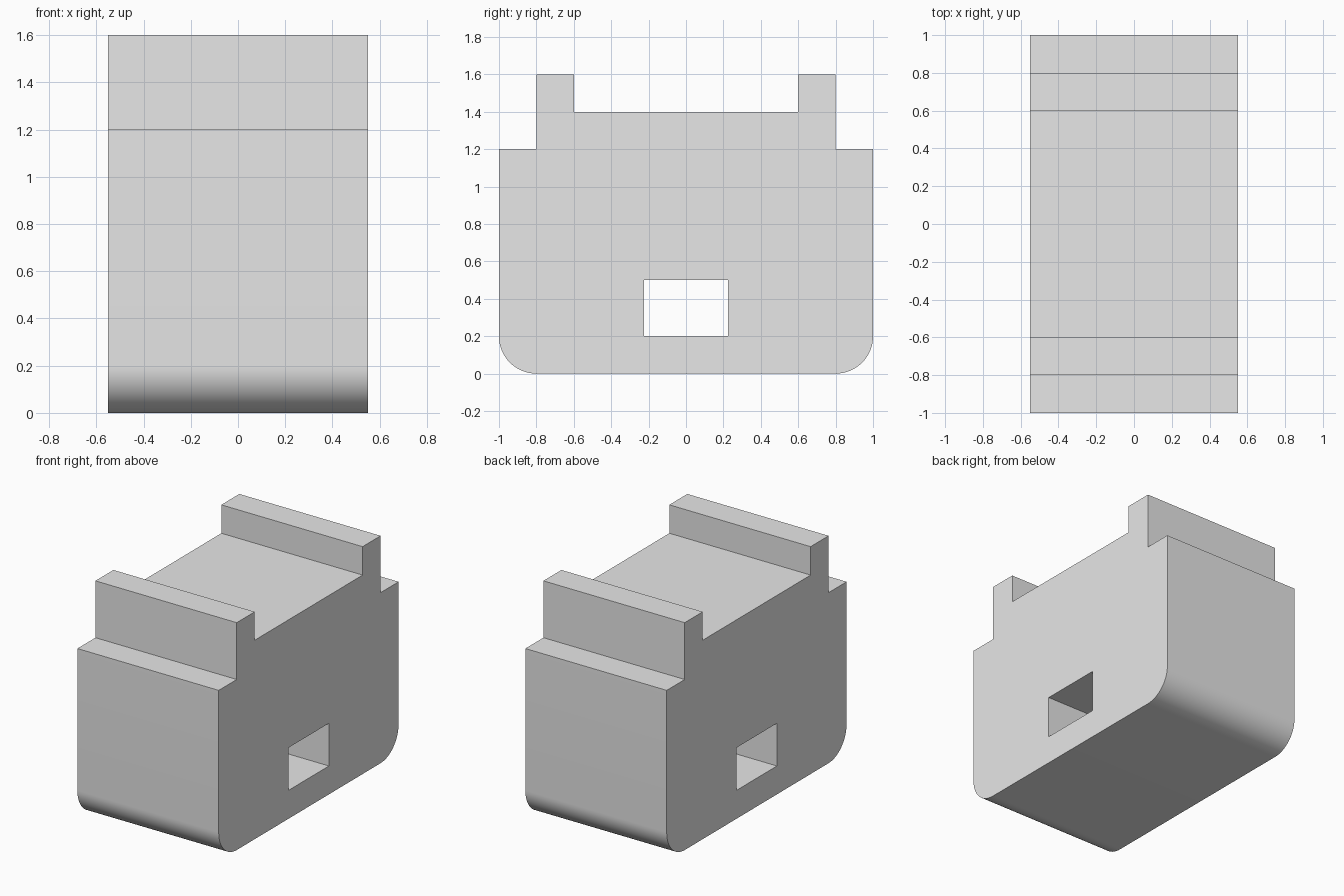
import bpy, bmesh, math
from mathutils import Vector

cube = bpy.data.objects.get("Cube")
if cube:
    bpy.data.objects.remove(cube, do_unlink=True)

WIDTH = 1.1
CORNER = 0.2
ARC_STEPS = 16

grey = bpy.data.materials.new("light_grey")
grey.use_nodes = True
colour = (0.8, 0.8, 0.8, 1)
grey.diffuse_color = colour
grey.node_tree.nodes["Principled BSDF"].inputs["Base Color"].default_value = colour


def extrude_profile(name, points, width):
    """Sweep a (y, z) outline along x, centred on x = 0."""
    bm = bmesh.new()
    face = bm.faces.new([bm.verts.new((-width / 2, y, z)) for y, z in points])
    swept = bmesh.ops.extrude_face_region(bm, geom=[face])["geom"]
    verts = [v for v in swept if isinstance(v, bmesh.types.BMVert)]
    bmesh.ops.translate(bm, verts=verts, vec=Vector((width, 0, 0)))
    bmesh.ops.recalc_face_normals(bm, faces=bm.faces[:])
    mesh = bpy.data.meshes.new(name)
    bm.to_mesh(mesh)
    bm.free()
    mesh.materials.append(grey)
    obj = bpy.data.objects.new(name, mesh)
    bpy.context.collection.objects.link(obj)
    return obj


# Half outline: rounded bottom corner, shoulder step, raised rim, recessed top
half = []
for i in range(ARC_STEPS + 1):
    a = math.pi / 2 * i / ARC_STEPS
    half.append((1 - CORNER + CORNER * math.sin(a), CORNER - CORNER * math.cos(a)))
half += [(1, 1.2), (0.8, 1.2), (0.8, 1.6), (0.6, 1.6), (0.6, 1.4)]
outline = half + [(-y, z) for y, z in reversed(half)]
body = extrude_profile("block_body", outline, WIDTH)

# Rectangular slot through the full width
slot = [(-0.225, 0.2), (0.225, 0.2), (0.225, 0.5), (-0.225, 0.5)]
cutter = extrude_profile("slot_cutter", slot, WIDTH + 0.2)
cutter.hide_render = True

cut = body.modifiers.new("slot", 'BOOLEAN')
cut.operation = 'DIFFERENCE'
cut.solver = 'EXACT'
cut.object = cutter
bpy.ops.object.select_all(action='DESELECT')
body.select_set(True)
bpy.context.view_layer.objects.active = body
bpy.ops.object.modifier_apply(modifier=cut.name)
bpy.data.objects.remove(cutter, do_unlink=True)

# Smooth rounded corners, crisp steps
bpy.ops.object.shade_smooth_by_angle(angle=math.radians(30))
